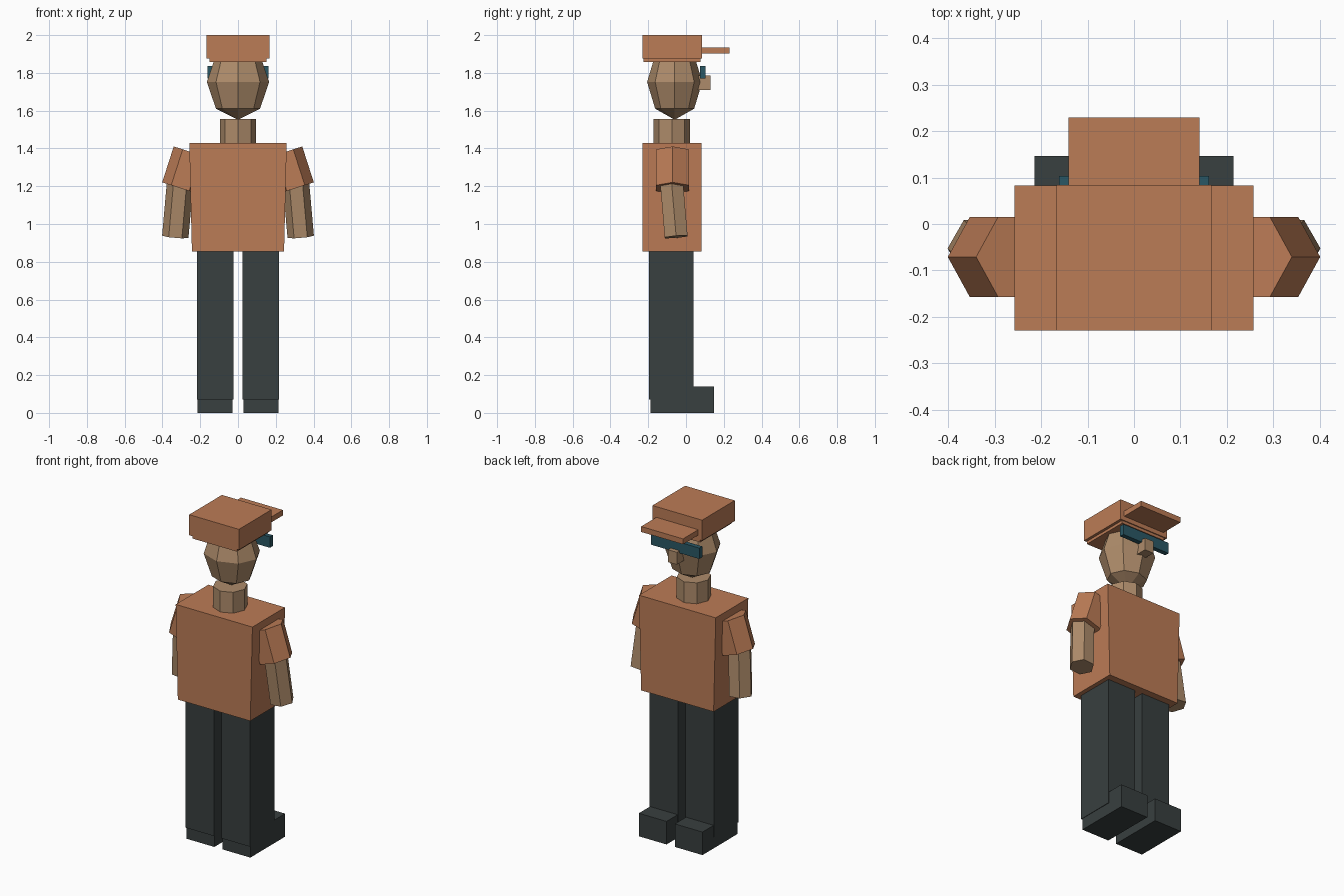
import bpy, bmesh, math
from mathutils import Vector, Matrix

if "Cube" in bpy.data.objects:
    bpy.data.objects.remove(bpy.data.objects["Cube"])


def material(name, rgb):
    m = bpy.data.materials.new(name)
    m.diffuse_color = (*rgb, 1)
    m.use_nodes = True
    m.node_tree.nodes["Principled BSDF"].inputs["Base Color"].default_value = m.diffuse_color
    return m


ORANGE = material("burnt orange cloth", (0.50, 0.20, 0.093))
SKIN = material("tan skin", (0.42, 0.26, 0.145))
DARK = material("charcoal trousers", (0.040, 0.050, 0.050))
TEAL = material("teal lens", (0.023, 0.097, 0.130))


def finish(name, bm, mat):
    bmesh.ops.recalc_face_normals(bm, faces=bm.faces)
    me = bpy.data.meshes.new(name)
    bm.to_mesh(me)
    bm.free()
    me.materials.append(mat)
    ob = bpy.data.objects.new(name, me)
    bpy.context.collection.objects.link(ob)
    return ob


def box(name, mat, x, y, z, bottom_scale=1.0):
    """Box from (min, max) ranges; the bottom may be narrowed in x."""
    bm = bmesh.new()
    bmesh.ops.create_cube(bm, size=1)
    for v in bm.verts:
        low = v.co.z < 0
        v.co = Vector([(r[0] + r[1]) / 2 + c * (r[1] - r[0])
                       for r, c in zip((x, y, z), v.co)])
        if low:
            v.co.x *= bottom_scale
    return finish(name, bm, mat)


def prism(name, mat, start, end, radius, sides):
    """Straight prism between two points, one corner pointing along x."""
    a, b = Vector(start), Vector(end)
    w = (b - a).normalized()
    u = Vector((1, 0, 0))
    u = (u - w * u.dot(w)).normalized()
    v = w.cross(u)
    bm = bmesh.new()
    rings = []
    for p in (a, b):
        rings.append([bm.verts.new(p + radius * (u * math.cos(t) + v * math.sin(t)))
                      for t in (2 * math.pi * i / sides for i in range(sides))])
    for ring in rings:
        bm.faces.new(ring)
    for i in range(sides):
        j = (i + 1) % sides
        bm.faces.new((rings[0][i], rings[0][j], rings[1][j], rings[1][i]))
    return finish(name, bm, mat)


# Torso and neck
box("shirt", ORANGE, (-0.258, 0.258), (-0.23, 0.083), (0.855, 1.43), 0.945)
prism("neck", SKIN, (0, -0.075, 1.40), (0, -0.075, 1.557), 0.096, 8)

# Head: coarse stretched sphere
bm = bmesh.new()
bmesh.ops.create_uvsphere(bm, u_segments=8, v_segments=4, radius=1)
bmesh.ops.transform(bm, verts=bm.verts, matrix=Matrix.Translation((0, -0.06, 1.752))
                    @ Matrix.Diagonal((0.165, 0.146, 0.2, 1)))
finish("head", bm, SKIN)
box("nose", SKIN, (-0.03, 0.03), (0.04, 0.13), (1.71, 1.785))
box("glasses", TEAL, (-0.162, 0.162), (0.075, 0.103), (1.77, 1.836))

# Cap
box("cap_band", ORANGE, (-0.15, 0.15), (-0.225, 0.078), (1.858, 1.88))
box("cap_crown", ORANGE, (-0.167, 0.167), (-0.23, 0.084), (1.875, 2.0))
box("cap_visor", ORANGE, (-0.141, 0.141), (0.06, 0.23), (1.902, 1.935))

# Limbs, repeated on both sides
for side, s in (("left", -1), ("right", 1)):
    prism(side + "_sleeve", ORANGE, (s * 0.245, -0.071, 1.38),
          (s * 0.306, -0.071, 1.19), 0.1, 6)
    prism(side + "_forearm", SKIN, (s * 0.307, -0.076, 1.215),
          (s * 0.332, -0.052, 0.932), 0.07, 6)
    xs = sorted((s * 0.025, s * 0.217))
    box(side + "_leg", DARK, xs, (-0.195, 0.04), (0.07, 0.86))
    xs = sorted((s * 0.028, s * 0.214))
    box(side + "_shoe", DARK, xs, (-0.187, 0.147), (0, 0.14))
